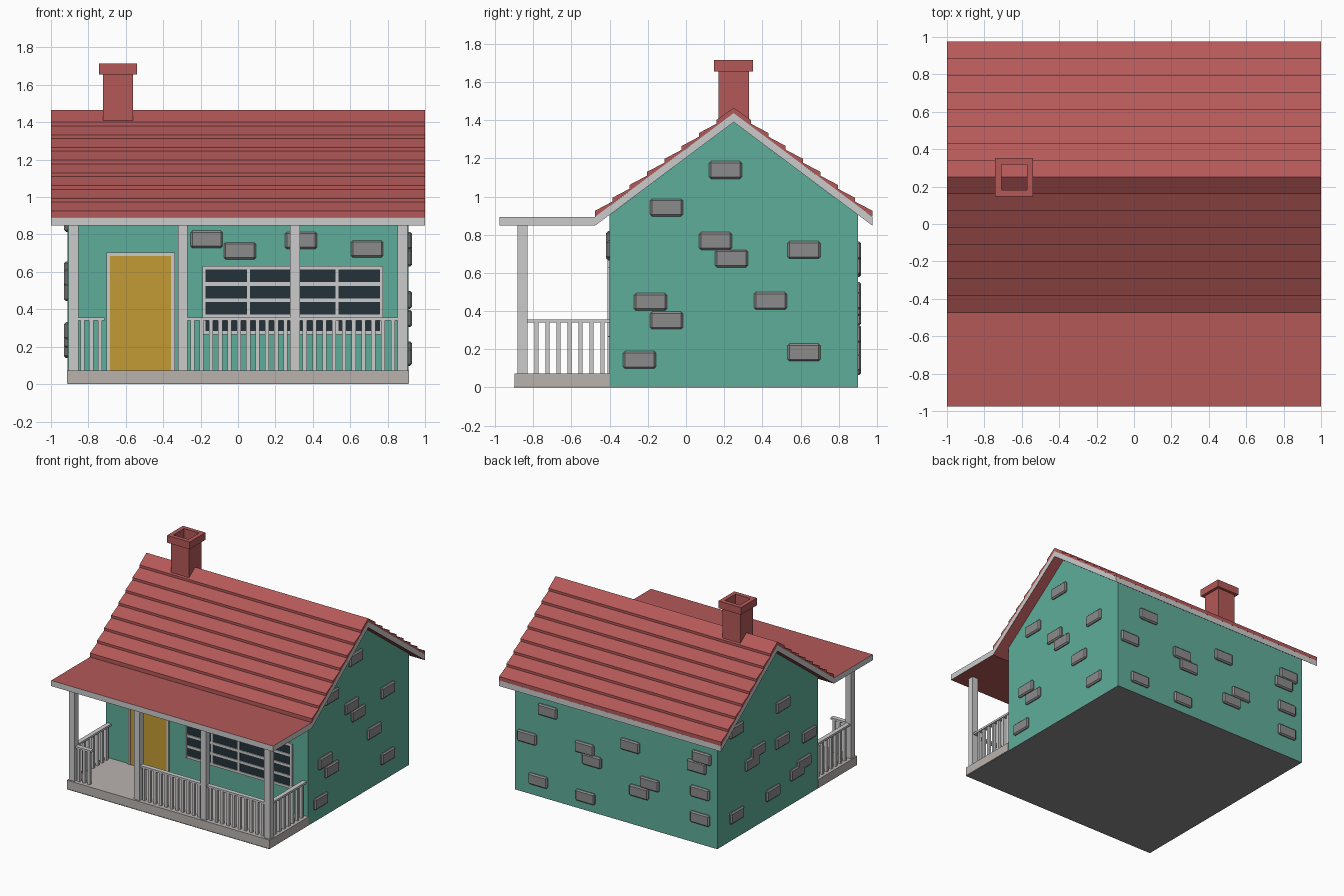
import bpy, bmesh
from mathutils import Matrix, Vector

if "Cube" in bpy.data.objects:
    bpy.data.objects.remove(bpy.data.objects["Cube"])


def material(name, r, g, b):
    m = bpy.data.materials.new(name)
    m.diffuse_color = (r, g, b, 1)
    m.use_nodes = True
    m.node_tree.nodes["Principled BSDF"].inputs["Base Color"].default_value = m.diffuse_color
    return m


TEAL = material("teal_wall", .114, .42, .32)
RED = material("red_roof", .46, .098, .098)
GOLD = material("gold_door", .55, .33, .035)
GLASS = material("dark_glass", .017, .032, .042)
STONE = material("grey_brick", .26, .26, .26)
TRIM = material("light_trim", .61, .61, .61)
FLOOR = material("warm_floor", .49, .45, .43)


def finish(name, bm, *mats):
    bmesh.ops.recalc_face_normals(bm, faces=bm.faces[:])
    me = bpy.data.meshes.new(name)
    bm.to_mesh(me)
    bm.free()
    for m in mats:
        me.materials.append(m)
    ob = bpy.data.objects.new(name, me)
    bpy.context.collection.objects.link(ob)
    return ob


def boxes(name, spans, mat):
    """One object from boxes given as (x0, x1, y0, y1, z0, z1)."""
    bm = bmesh.new()
    for x0, x1, y0, y1, z0, z1 in spans:
        mid = Vector((x0 + x1, y0 + y1, z0 + z1)) / 2
        size = Matrix.Diagonal((x1 - x0, y1 - y0, z1 - z0, 1))
        bmesh.ops.create_cube(bm, size=1, matrix=Matrix.Translation(mid) @ size)
    return finish(name, bm, mat)


def add_prism(bm, pts, half):
    """Extrude a y,z profile from -half to half along x."""
    a = [bm.verts.new((-half, y, z)) for y, z in pts]
    b = [bm.verts.new((half, y, z)) for y, z in pts]
    bm.faces.new(a)
    bm.faces.new(b[::-1])
    for i in range(len(pts)):
        j = (i + 1) % len(pts)
        bm.faces.new((a[i], b[i], b[j], a[j]))


# House body with gables, and ground slab
bm = bmesh.new()
add_prism(bm, [(-.4, .004), (.9, .004), (.9, .904), (.25, 1.39), (-.4, .904)], .912)
finish("house_body", bm, TEAL)
boxes("foundation", [(-.912, .912, -.9, .9, 0, .004)], STONE)
boxes("porch_floor", [(-.915, .915, -.898, -.4, .004, .073)], FLOOR)

# Roof slab with porch extension: pale edges, red underside and porch top
bm = bmesh.new()
add_prism(bm, [(-.977, .847), (-.477, .847), (.25, 1.39), (.977, .847), (.977, .893),
               (.25, 1.437), (-.477, .893), (-.977, .893)], 1)
bm.normal_update()
roof = finish("roof_slab", bm, TRIM, RED)
for p in roof.data.polygons:
    if p.normal.z < -.5 or p.normal.z > .95:
        p.material_index = 1

# Overlapping shingle courses on both slopes
bm = bmesh.new()
N, run, slope = 8, .727, .748
for side in (-1, 1):
    for i in range(N):
        u0, u1 = run * i / N, run * (i + 1) / N
        top = .028 if i == 0 else .012
        z0, z1 = 1.437 - slope * u0, 1.437 - slope * u1
        add_prism(bm, [(.25 + side * u0, z0), (.25 + side * u1, z1),
                       (.25 + side * u1, z1 + .032), (.25 + side * u0, z0 + top)], 1)
finish("shingles", bm, RED)

# Hollow chimney with wider cap, lofted from square rings
bm = bmesh.new()
rings = []
for h, z in [(.08, 1.3), (.08, 1.655), (.102, 1.655), (.102, 1.714), (.068, 1.714), (.068, 1.38)]:
    rings.append([bm.verts.new((-.641 + sx * h, .25 + sy * h, z))
                  for sx, sy in ((-1, -1), (1, -1), (1, 1), (-1, 1))])
for a, b in zip(rings, rings[1:]):
    for i in range(4):
        j = (i + 1) % 4
        bm.faces.new((a[i], a[j], b[j], b[i]))
finish("chimney", bm, RED)

# Porch posts
posts = (-.88, -.295, .305, .88)
boxes("porch_posts", [(x - .026, x + .026, -.883, -.831, .073, .85) for x in posts], TRIM)

# Railings: handrail plus evenly spaced balusters
spans = []
PY = -.857
for x0, x1, n in [(-.854, -.715, 3), (-.269, .279, 11), (.331, .854, 10)]:
    spans.append((x0, x1, PY - .018, PY + .018, .34, .356))
    for i in range(n):
        x = x0 + (x1 - x0) * (i + .5) / n
        spans.append((x - .011, x + .011, PY - .011, PY + .011, .073, .34))
for x in (-.88, .88):
    spans.append((x - .018, x + .018, -.831, -.4, .34, .356))
    for i in range(7):
        y = -.783 + i * .0575
        spans.append((x - .011, x + .011, y - .011, y + .011, .073, .34))
boxes("porch_railings", spans, TRIM)

# Door and its frame
boxes("door", [(-.685, -.358, -.406, -.39, .073, .685)], GOLD)
boxes("door_frame", [(-.703, -.685, -.412, -.39, .073, .703),
                     (-.358, -.338, -.412, -.39, .073, .703),
                     (-.685, -.358, -.412, -.39, .685, .703)], TRIM)

# Window: four by four panes behind a lattice
X0, X1, Z0, Z1 = -.182, .766, .274, .622
boxes("window_glass", [(X0, X1, -.404, -.39, Z0, Z1)], GLASS)
bars = []
for i in range(5):
    x, z = X0 + (X1 - X0) * i / 4, Z0 + (Z1 - Z0) * i / 4
    bars.append((x - .008, x + .008, -.412, -.39, Z0 - .008, Z1 + .008))
    bars.append((X0, X1, -.411, -.39, z - .01, z + .01))
boxes("window_frame", bars, TRIM)

# Raised bricks scattered on each wall, bevelled and half sunk
front = [(-.168, .774), (.01, .712), (.337, .768), (.69, .723)]
back = [(.614, .717), (.8, .455), (.28, .505), (.215, .42), (-.13, .635), (.7, .13), (.273, .11),
        (-.305, .37), (-.21, .28), (-.776, .71), (-.73, .625), (-.76, .42), (-.76, .21)]
right = [(.207, 1.139), (-.102, .942), (.154, .767), (.238, .675), (.618, .72), (-.186, .448),
         (-.102, .351), (.442, .453), (-.243, .144), (.618, .183)]
left = [(.655, .185), (.19, .19), (-.12, .24), (-.21, .285), (.46, .54), (.38, .61), (.07, .57),
        (-.275, .49), (.66, .88), (.06, .86)]
W, H, D = .086, .046, .018
for name, wall, along_x, pos in [("front_bricks", -.4, True, front), ("back_bricks", .9, True, back),
                                 ("right_bricks", .912, False, right),
                                 ("left_bricks", -.912, False, left)]:
    spans = []
    for u, z in pos:
        a, b = (u - W, u + W), (wall - D, wall + D)
        spans.append((*(a + b if along_x else b + a), z - H, z + H))
    ob = boxes(name, spans, STONE)
    mod = ob.modifiers.new("bevel", 'BEVEL')
    mod.width = .01
    mod.segments = 1
